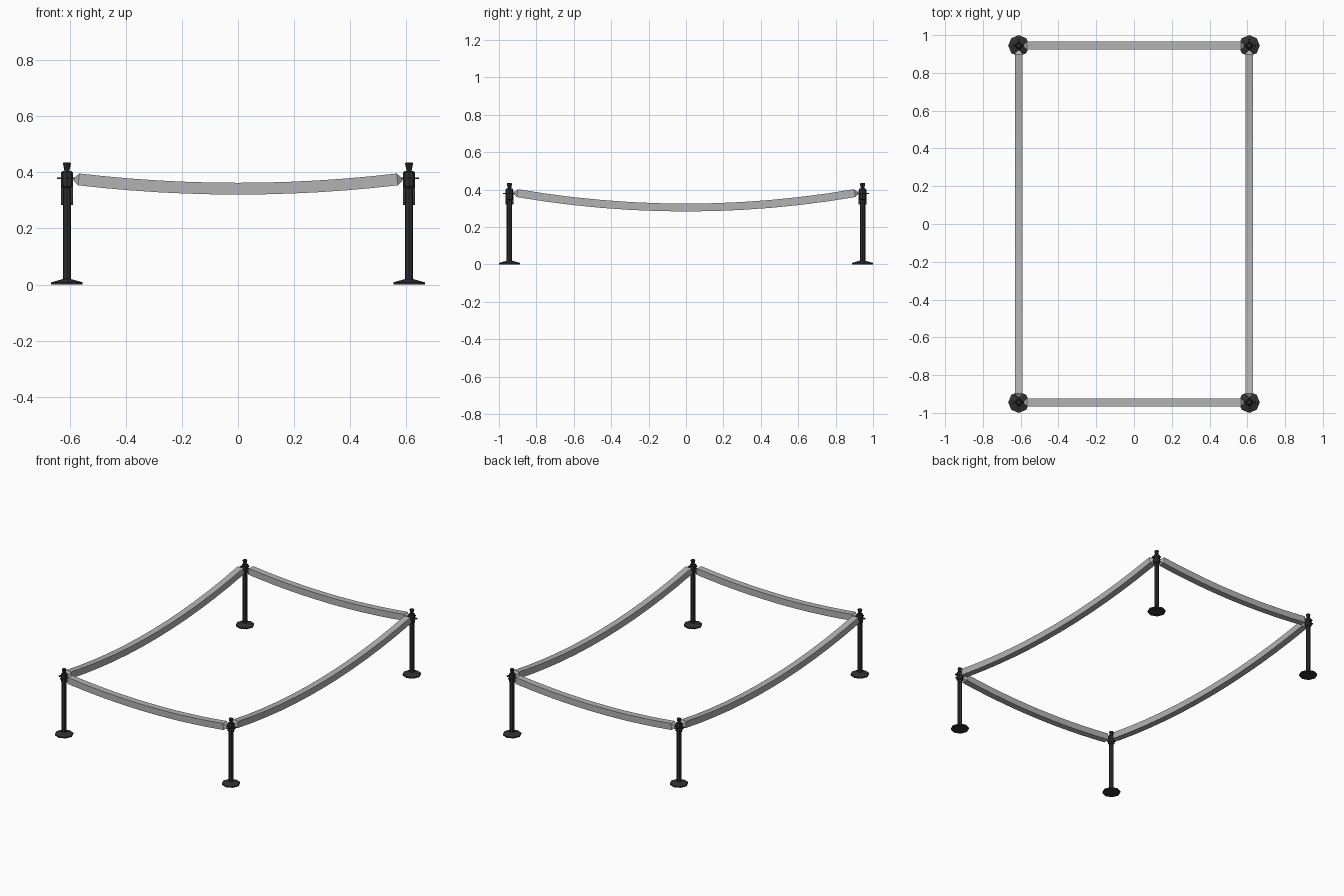
import bpy, bmesh, math
from mathutils import Vector

if "Cube" in bpy.data.objects:
    bpy.data.objects.remove(bpy.data.objects["Cube"])

PX, PY = 0.61, 0.944


def material(name, c):
    m = bpy.data.materials.new(name)
    m.diffuse_color = (c, c, c, 1)
    m.use_nodes = True
    m.node_tree.nodes["Principled BSDF"].inputs["Base Color"].default_value = m.diffuse_color
    return m


BLACK = material("black_metal", 0.03)
GREY = material("grey_belt", 0.45)


def finish(bm, name, mat):
    bmesh.ops.recalc_face_normals(bm, faces=bm.faces)
    me = bpy.data.meshes.new(name)
    bm.to_mesh(me)
    bm.free()
    me.materials.append(mat)
    ob = bpy.data.objects.new(name, me)
    bpy.context.collection.objects.link(ob)
    return ob


def loft(bm, rings):
    """Skin a list of equal-length rings and cap both ends."""
    vs = [[bm.verts.new(p) for p in r] for r in rings]
    n = len(vs[0])
    for a, b in zip(vs, vs[1:]):
        for i in range(n):
            j = (i + 1) % n
            bm.faces.new((a[i], a[j], b[j], b[i]))
    bm.faces.new(vs[0][::-1])
    bm.faces.new(vs[-1])


def turned(name, profile, x, y, sides=8):
    bm = bmesh.new()
    loft(bm, [[(x + r * math.cos(k * math.tau / sides),
                y + r * math.sin(k * math.tau / sides), z)
               for k in range(sides)] for r, z in profile])
    return finish(bm, name, BLACK)


def box(name, loc, size):
    bm = bmesh.new()
    bmesh.ops.create_cube(bm, size=1)
    for v in bm.verts:
        v.co = Vector([v.co[i] * size[i] + loc[i] for i in range(3)])
    return finish(bm, name, BLACK)


def belt(name, along_x, offset, half, low, rise):
    """Sagging square-section belt with pinched ends."""
    t = [-half - 0.018] + [half * (i / 6 - 1) for i in range(13)] + [half + 0.018]
    rings = []
    for i, u in enumerate(t):
        h = 0.005 if i in (0, len(t) - 1) else 0.021
        c = min(abs(u) / half, 1)
        z = low + rise * c * c
        slope = math.copysign(2 * rise * c / half, u)
        ring = []
        for a, b in ((-h, -h), (h, -h), (h, h), (-h, h)):
            s = u - b * slope
            ring.append((s, offset + a, z + b) if along_x else (offset + a, s, z + b))
        rings.append(ring)
    bm = bmesh.new()
    loft(bm, rings)
    return finish(bm, name, GREY)


# Four posts, each with base, finial and cross-shaped hook plate
for sx, sy in ((-1, -1), (1, -1), (1, 1), (-1, 1)):
    x, y = sx * PX, sy * PY
    turned("post_base", [(0.056, 0), (0.056, 0.008), (0.02, 0.018), (0.014, 0.02)], x, y)
    turned("post", [(0.0145, 0.018), (0.0145, 0.345), (0.02, 0.35),
                    (0.02, 0.4), (0.016, 0.405)], x, y)
    turned("finial", [(0.009, 0.403), (0.01, 0.412), (0.0145, 0.432), (0.011, 0.435)], x, y)
    box("hook_plate_x", (x, y, 0.379), (0.07, 0.014, 0.006))
    box("hook_plate_y", (x, y, 0.379), (0.014, 0.07, 0.006))

# Front/back and side belts
for s, n in ((-1, "front_belt"), (1, "back_belt")):
    belt(n, True, s * PY, 0.568, 0.342, 0.033)
for s, n in ((-1, "left_belt"), (1, "right_belt")):
    belt(n, False, s * PX, 0.902, 0.304, 0.077)
